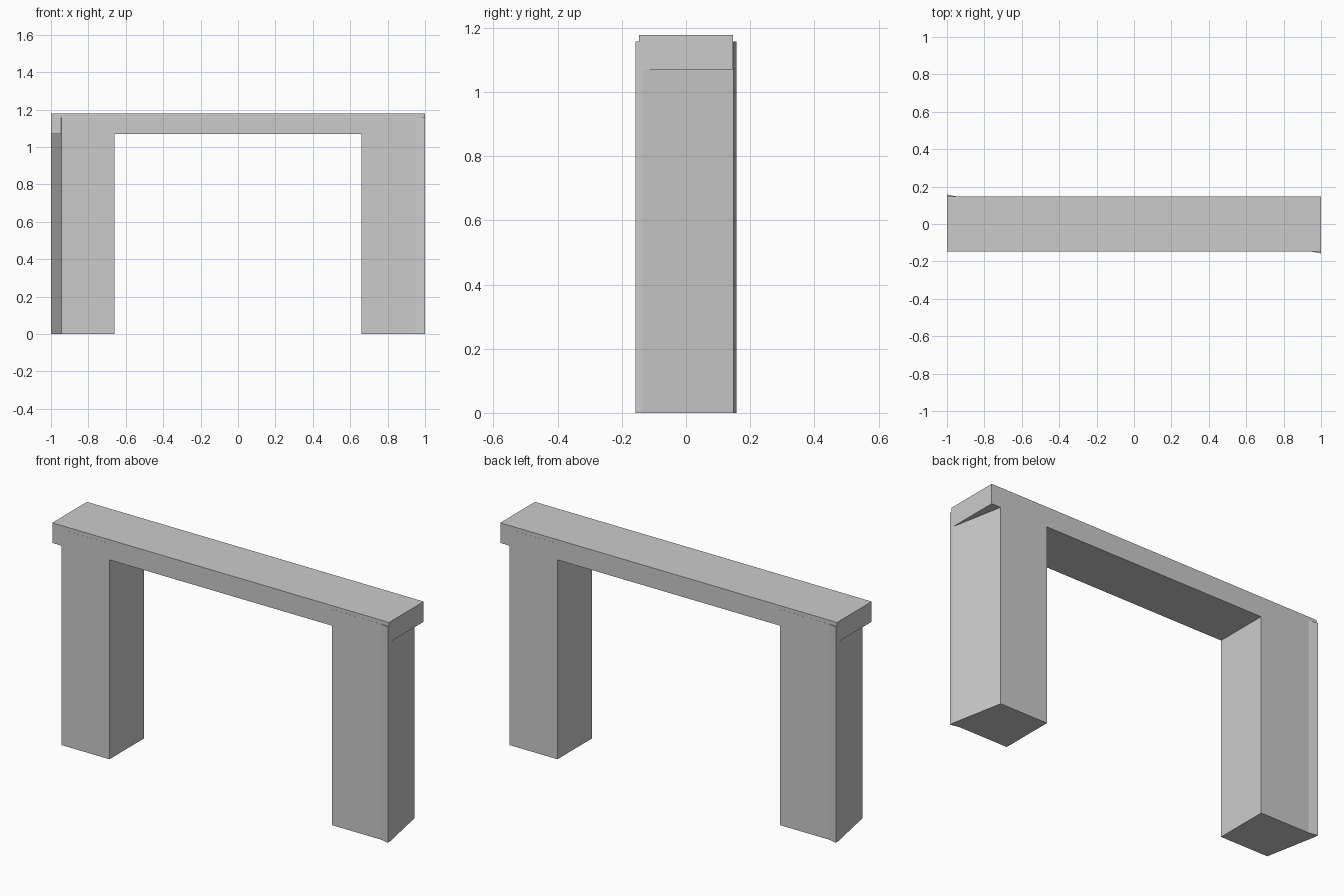
import bpy
import bmesh

cube = bpy.data.objects.get("Cube")
if cube:
    bpy.data.objects.remove(cube, do_unlink=True)

GREY = (0.6, 0.6, 0.6, 1.0)
stone = bpy.data.materials.new("plain grey")
stone.use_nodes = True
stone.diffuse_color = GREY
stone.node_tree.nodes["Principled BSDF"].inputs["Base Color"].default_value = GREY


def prism(name, outline, bottom, top):
    """Extrude a plan outline upward between two heights."""
    bm = bmesh.new()
    base = bm.faces.new([bm.verts.new((x, y, bottom)) for x, y in outline])
    grown = bmesh.ops.extrude_face_region(bm, geom=[base])["geom"]
    for v in grown:
        if isinstance(v, bmesh.types.BMVert):
            v.co.z = top
    bmesh.ops.recalc_face_normals(bm, faces=bm.faces)
    mesh = bpy.data.meshes.new(name)
    bm.to_mesh(mesh)
    bm.free()
    mesh.materials.append(stone)
    obj = bpy.data.objects.new(name, mesh)
    bpy.context.collection.objects.link(obj)
    return obj


DEPTH = 0.147
BEAM_BOTTOM, BEAM_TOP = 1.07, 1.178

# Lintel: a plain bar, with its underside resting on the legs
prism("lintel", [(-1, -DEPTH), (1, -DEPTH), (1, DEPTH), (-1, DEPTH)],
      BEAM_BOTTOM, BEAM_TOP)

# Legs: tapered outer side with one flared corner, turned half way round for the other
leg_plan = [(0.66, -DEPTH - 0.0005), (0.95, -DEPTH - 0.0005), (1.0, -0.158),
            (1.0, -0.137), (0.945, DEPTH + 0.0005), (0.66, DEPTH + 0.0005)]
for name, turn in (("left_leg", 1), ("right_leg", -1)):
    prism(name, [(turn * x, turn * y) for x, y in leg_plan], 0, 1.157)
